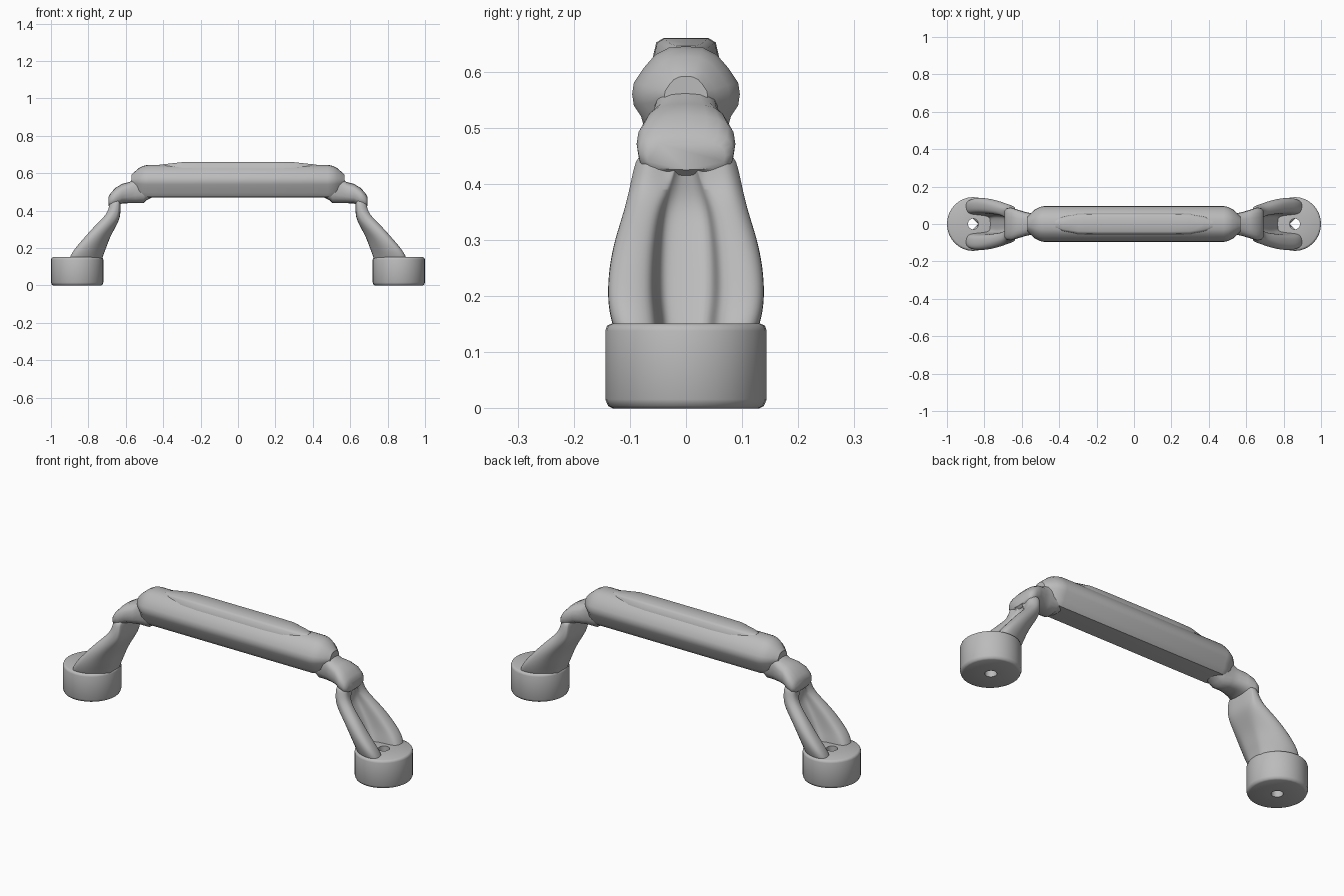
import bpy
import bmesh
import math

cube = bpy.data.objects.get("Cube")
if cube:
    bpy.data.objects.remove(cube)

GREY = (0.5, 0.5, 0.5, 1)
metal = bpy.data.materials.new("satin_grey")
metal.use_nodes = True
metal.diffuse_color = GREY
metal.node_tree.nodes["Principled BSDF"].inputs["Base Color"].default_value = GREY


def loft(name, rings, closed=False, smooth=0, angle=40):
    """Skin equal-length rings of points; either cap the ends or join them."""
    bm = bmesh.new()
    loops = [[bm.verts.new(p) for p in ring] for ring in rings]
    pairs = list(zip(loops, loops[1:]))
    if closed:
        pairs.append((loops[-1], loops[0]))
    else:
        bm.faces.new(loops[0])
        bm.faces.new(loops[-1])
    for a, b in pairs:
        for i in range(len(a)):
            j = (i + 1) % len(a)
            bm.faces.new((a[i], a[j], b[j], b[i]))
    bmesh.ops.recalc_face_normals(bm, faces=bm.faces)
    mesh = bpy.data.meshes.new(name)
    bm.to_mesh(mesh)
    bm.free()
    mesh.materials.append(metal)
    obj = bpy.data.objects.new(name, mesh)
    bpy.context.collection.objects.link(obj)
    if smooth:
        mod = obj.modifiers.new("soften", 'SUBSURF')
        mod.levels = mod.render_levels = smooth
    bpy.ops.object.select_all(action='DESELECT')
    obj.select_set(True)
    bpy.context.view_layer.objects.active = obj
    bpy.ops.object.shade_smooth_by_angle(angle=math.radians(angle))
    return obj


def both_sides(half):
    """Complete a half outline whose first and last points lie on y = 0."""
    return half + [(-y, z) for y, z in half[-2:0:-1]]


# Grip: faceted bar with rounded ends
bar = both_sides([(0, .645), (.03, .643), (.055, .63), (.075, .607), (.093, .58),
                  (.096, .56), (.093, .54), (.08, .52), (.073, .495), (.055, .472), (0, .47)])
ends = [(.57, .4), (.555, .56), (.53, .8), (.505, .94), (.48, 1)]
stations = [(-x, s) for x, s in ends] + ends[::-1]
loft("grip", [[(x, y * s, .556 + (z - .556) * s) for y, z in bar] for x, s in stations], angle=35)

# Raised pad along the top of the grip
pad = both_sides([(0, .66), (.04, .66), (.053, .652), (.06, .622), (0, .6)])
ends = [(.42, .4, -.014), (.38, .7, -.01), (.3, .97, -.001), (.2, 1, 0)]
stations = [(-x, s, d) for x, s, d in ends] + ends[::-1]
loft("top_pad", [[(x, y * s, z + d) for y, z in pad] for x, s, d in stations], angle=50)


def neck_ring(x, w, low, high):
    """Rounded-square section across the neck."""
    ring = []
    for i in range(20):
        a = math.tau * i / 20
        c, s = math.cos(a), math.sin(a)
        ring.append((x, w * math.copysign(abs(c) ** .75, c),
                     (low + high) / 2 + (high - low) / 2 * math.copysign(abs(s) ** .75, s)))
    return ring


# Neck stations: x, half width, bottom, top
NECK = [(.45, .06, .475, .6), (.49, .062, .455, .6), (.505, .06, .44, .595),
        (.55, .058, .44, .578), (.58, .064, .44, .553), (.62, .076, .438, .543),
        (.655, .088, .42, .522), (.68, .085, .415, .495), (.692, .07, .425, .475)]

# Leg stations: z, inner x, outer x, inner half width, half width, channel half width, channel floor x
LEG = [(.1, .735, .92, .05, .12, .045, .79),
       (.16, .722, .898, .06, .14, .05, .765),
       (.2, .705, .872, .065, .145, .056, .745),
       (.25, .688, .828, .07, .142, .055, .722),
       (.3, .662, .785, .08, .132, .051, .697),
       (.35, .634, .735, .09, .115, .043, .672),
       (.39, .628, .698, .092, .105, .03, .672),
       (.43, .628, .69, .088, .097, .02, .683),
       (.465, .628, .685, .075, .085, .01, .68)]


def leg_ring(z, inner, outer, wi, w, c, floor):
    """U-shaped section: two ribs joined by a web on the inner side."""
    half = [(inner, 0), (inner, wi * .6), (inner + .008, wi),
            ((inner + outer) / 2 - .02, w * .9), (outer - .035, w),
            (outer - .004, w - .015), (outer, (w + c) / 2), (outer - .008, c + .01),
            (max(floor + .012, outer - .04), c), (floor + .008, c * .9), (floor, c * .5), (floor, 0)]
    return [(x, y, z) for x, y in both_sides_x(half)]


def both_sides_x(half):
    return half + [(x, -y) for x, y in half[-2:0:-1]]


# Round foot with a screw hole: radius, height
FOOT = [(.028, 0), (.128, 0), (.136, .004), (.141, .016), (.141, .138),
        (.138, .147), (.13, .151), (.028, .151)]


def foot_ring(a):
    return [(.86 + r * math.cos(a) * .993, r * math.sin(a) * 1.02, z) for r, z in FOOT]


for label, side in (("left", 1), ("right", -1)):
    def flip(rings):
        return [[(x * side, y, z) for x, y, z in ring] for ring in rings]

    loft(label + "_neck", flip([neck_ring(*s) for s in NECK]), angle=50)
    loft(label + "_leg", flip([leg_ring(*s) for s in LEG]), smooth=2, angle=80)
    loft(label + "_foot", flip([foot_ring(math.tau * i / 32) for i in range(32)]), closed=True, angle=50)
